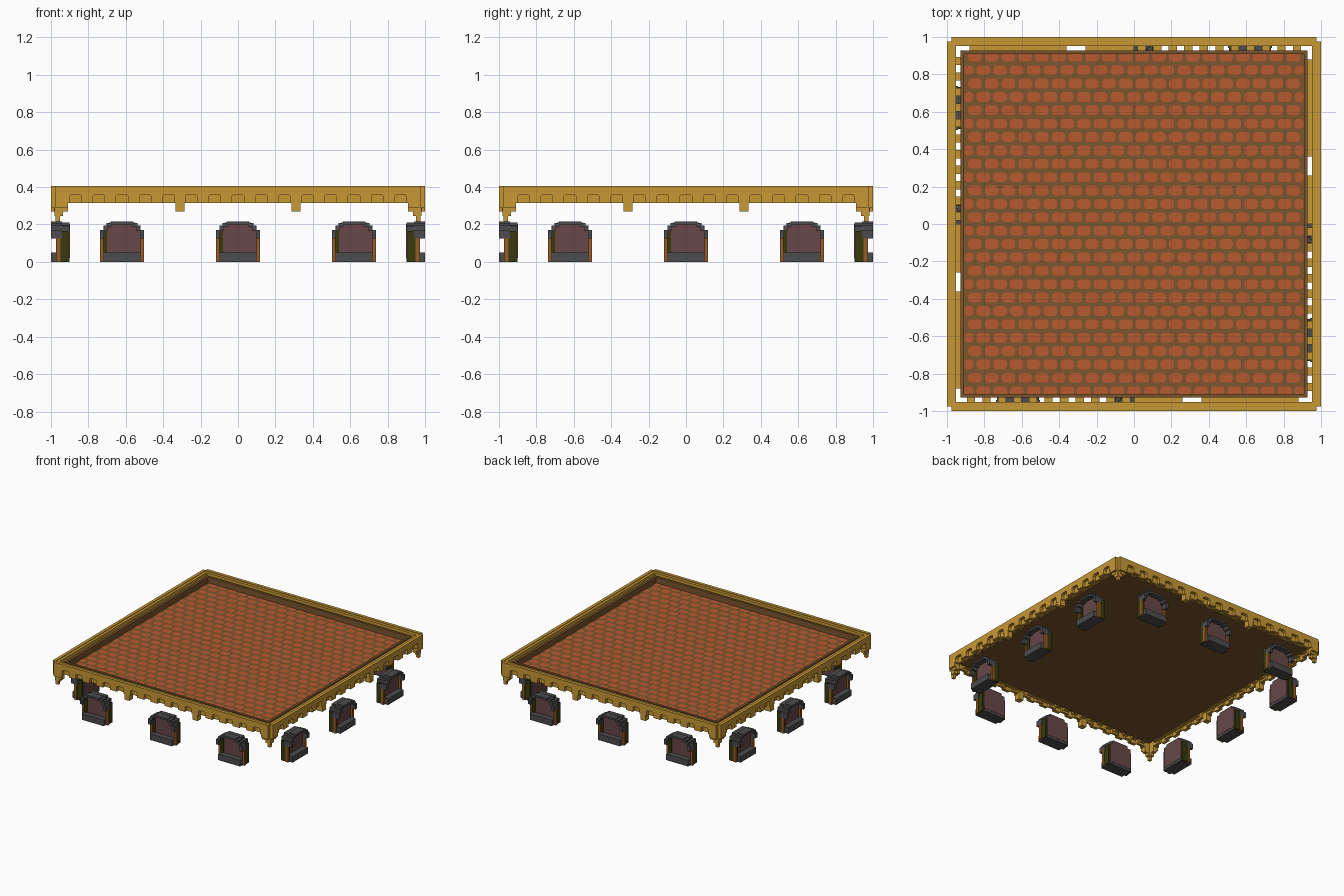
import bpy, bmesh, math
from mathutils import Matrix, Vector

if "Cube" in bpy.data.objects:
    bpy.data.objects.remove(bpy.data.objects["Cube"])


def material(name, rgb):
    lin = [((c / 255 + 0.055) / 1.055) ** 2.4 if c > 10 else c / 255 / 12.92 for c in rgb]
    m = bpy.data.materials.new(name)
    m.diffuse_color = (*lin, 1)
    m.use_nodes = True
    m.node_tree.nodes["Principled BSDF"].inputs["Base Color"].default_value = m.diffuse_color
    return m


GOLD = material("gold", (200, 153, 53))
BROWN = material("dark brown", (123, 85, 44))
ROOF = material("roof brick", (184, 90, 48))
GREY = material("dark grey", (76, 76, 78))
PANE = material("mauve glass", (103, 71, 71))
GREEN = material("dark green", (54, 58, 12))
ORANGE = material("orange brown", (150, 92, 38))


def box(bm, x0, x1, d0, d1, z0, z1):
    """Box on the front wall; d is the distance outward from the centre (y = -d)."""
    size = Vector((x1 - x0, d1 - d0, z1 - z0))
    mid = Vector(((x0 + x1) / 2, -(d0 + d1) / 2, (z0 + z1) / 2))
    bmesh.ops.create_cube(bm, size=1, matrix=Matrix.Translation(mid) @ Matrix.Diagonal((*size, 1)))


def prism(bm, outline, d0, d1):
    """Extrude an (x, z) outline through the wall from d0 to d1."""
    f = bm.faces.new([bm.verts.new((x, -d1, z)) for x, z in outline])
    new = bmesh.ops.extrude_face_region(bm, geom=[f])["geom"]
    bmesh.ops.translate(bm, vec=(0, d1 - d0, 0), verts=[v for v in new if isinstance(v, bmesh.types.BMVert)])


def finish(name, bm, mat, sides=4):
    """Repeat the front-wall geometry on all sides and make the object."""
    src = bm.verts[:] + bm.edges[:] + bm.faces[:]
    for k in range(1, sides):
        copy = bmesh.ops.duplicate(bm, geom=src)["geom"]
        bmesh.ops.rotate(bm, cent=(0, 0, 0), matrix=Matrix.Rotation(k * math.pi / 2, 3, 'Z'),
                         verts=[v for v in copy if isinstance(v, bmesh.types.BMVert)])
    bmesh.ops.recalc_face_normals(bm, faces=bm.faces[:])
    me = bpy.data.meshes.new(name)
    bm.to_mesh(me)
    bm.free()
    me.materials.append(mat)
    bpy.context.collection.objects.link(bpy.data.objects.new(name, me))


def part(name, mat, boxes, sides=4):
    bm = bmesh.new()
    for b in boxes:
        box(bm, *b)
    finish(name, bm, mat, sides)


def arcade(bm, xs, end, d0, d1, z0, z1):
    """Band whose lower edge is a row of small arches."""
    pts = [(-end, z1), (-end, z0)]
    for x in xs:
        pts += [(x - .031, z0), (x - .031, z0 + .036), (x - .022, z0 + .046),
                (x + .022, z0 + .046), (x + .031, z0 + .036), (x + .031, z0)]
    prism(bm, pts + [(end, z0), (end, z1)], d0, d1)


# roof deck: brown slab with staggered bricks as thin plates on top
part("roof_deck", BROWN, [(-.92, .92, -.92, .92, .335, .345)], 1)
bm = bmesh.new()
ROW, STEP = .0715, .0895
for r in range(26):
    y = (r - 12.5) * ROW
    for c in range(-11, 12):
        x = (c + .5 * (r % 2)) * STEP
        a, b = max(x - .036, -.907), min(x + .036, .907)
        if b - a < .01:
            continue
        k = min(.012, (b - a) / 3)
        ring = [(a + k, y - .026), (b - k, y - .026), (b, y - .014), (b, y + .014),
                (b - k, y + .026), (a + k, y + .026), (a, y + .014), (a, y - .014)]
        bm.faces.new([bm.verts.new((p, q, .3458)) for p, q in ring])
finish("roof_bricks", bm, ROOF, 1)

# low wall around the deck
part("roof_inner_wall", BROWN, [(-.928, .908, .908, .928, .335, .392)])

# cornice: outer and inner layers with arches offset by half a step
PITCH = .124
bm = bmesh.new()
arcade(bm, [i * PITCH for i in range(-7, 8)], .975, .975, 1, .315, .405)
finish("cornice_outer_arches", bm, GOLD)
bm = bmesh.new()
arcade(bm, [(i + .5) * PITCH for i in range(-7, 7)], .975, .953, .975, .315, .4)
finish("cornice_inner_arches", bm, GOLD)

# blocks behind the cornice, spaced on one half and joined on the other
blocks = [(x - .022, x + .022, .928, .953, .33, .362) for x in [(i - 10.5) * .083 for i in range(11)]]
blocks += [(0, .26, .928, .953, .33, .362), (.36, .88, .928, .953, .33, .362)]
part("cornice_blocks", GOLD, blocks)

# brackets between the bays
part("cornice_brackets", GOLD, [(x - .023, x + .023, .953, 1, .27, .34) for x in (-.31, .31)])

# stepped corner pendants
pend = []
for s in (-1, 1):
    for a, b, d0, d1, z in ((.91, .975, .953, 1, .29), (.91, .953, .953, .985, .27),
                            (.935, .975, .953, .98, .245), (.953, .975, .953, .975, .215)):
        pend.append((min(s * a, s * b), max(s * a, s * b), d0, d1, z, .34))
part("corner_pendants", GOLD, pend)

# windows: three on each side
hood, sill, jamb, reveal = [], [], [], []
pane = bmesh.new()
for cx in (-.62, 0, .62):
    sill.append((cx - .1, cx + .1, .9, 1, 0, .05))
    hood.append((cx - .058, cx + .058, .94, 1, .2, .215))
    for s in (-1, 1):
        def span(a, b):
            return sorted((cx + s * a, cx + s * b))
        hood += [(*span(.096, .118), .94, 1, .125, .17), (*span(.078, .1), .94, 1, .165, .194),
                 (*span(.054, .082), .94, 1, .19, .208), (*span(.054, .1), .9, .94, .165, .192)]
        jamb.append((*span(.1, .118), .95, .972, 0, .13))
        reveal.append((*span(.094, .112), .905, .95, 0, .165))
    hood.append((cx - .07, cx + .07, .9, .94, .19, .21))
    # green strip beside the glass
    reveal.append((cx - .1, cx - .08, .95, .962, .05, .168))
    prism(pane, [(cx + x, z) for x, z in ((-.099, .02), (.099, .02), (.099, .168), (.085, .18),
                                          (.062, .202), (-.062, .202), (-.085, .18), (-.099, .168))], .898, .955)
part("window_hoods", GREY, hood)
part("window_sills", GREY, sill)
part("window_jambs", ORANGE, jamb)
part("window_reveals", GREEN, reveal)
finish("window_panes", pane, PANE)
